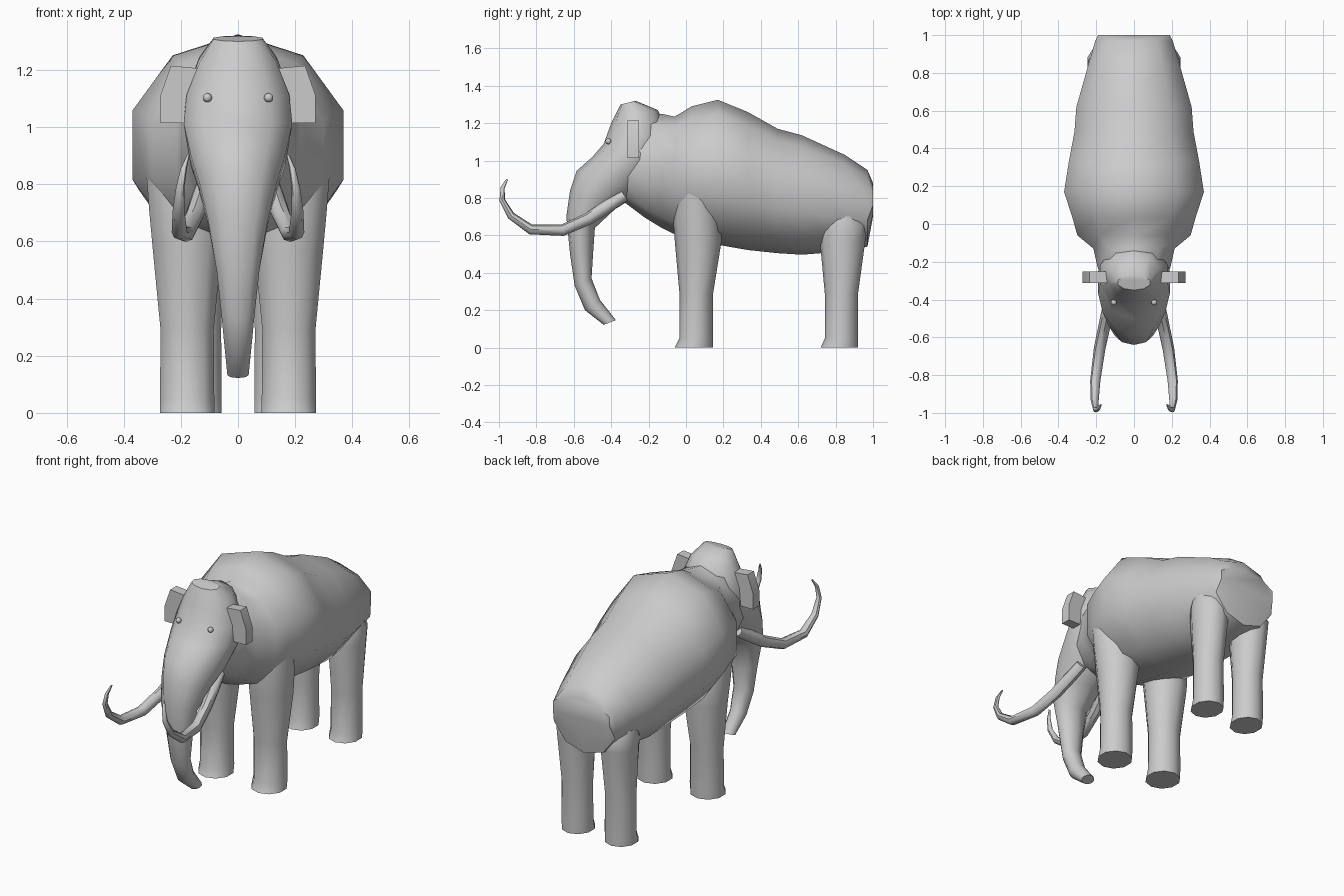
import bpy, bmesh
from math import sin, cos, pi
from mathutils import Vector

if "Cube" in bpy.data.objects:
    bpy.data.objects.remove(bpy.data.objects["Cube"])

SIDES = 10


def finish(name, bm, mirror=False, angle=45):
    bmesh.ops.recalc_face_normals(bm, faces=bm.faces)
    me = bpy.data.meshes.new(name)
    bm.to_mesh(me)
    bm.free()
    ob = bpy.data.objects.new(name, me)
    bpy.context.collection.objects.link(ob)
    bpy.ops.object.select_all(action='DESELECT')
    ob.select_set(True)
    bpy.context.view_layer.objects.active = ob
    bpy.ops.object.shade_smooth_by_angle(angle=angle * pi / 180)
    if mirror:
        ob.modifiers.new("Mirror", 'MIRROR').use_mirror_merge = False
    return ob


def loft(name, rings, mirror=False, sides=SIDES):
    """Each ring: two opposite (y, z) points, half width, x centre."""
    bm = bmesh.new()
    loops = []
    wide = max(sin(2 * pi * i / sides) for i in range(sides))
    for (ay, az), (by, bz), hw, xc in rings:
        loop = []
        for i in range(sides):
            t = 2 * pi * i / sides
            k = (1 - cos(t)) / 2
            loop.append(bm.verts.new((xc + hw / wide * sin(t),
                                      ay + (by - ay) * k, az + (bz - az) * k)))
        loops.append(loop)
    for p, q in zip(loops, loops[1:]):
        for i in range(sides):
            j = (i + 1) % sides
            bm.faces.new((p[i], p[j], q[j], q[i]))
    bm.faces.new(loops[0])
    bm.faces.new(loops[-1])
    return finish(name, bm, mirror)


# body with neck: y, top z, bottom z, half width
body = [(-.36, 1.18, .80, .15), (-.22, 1.25, .695, .195), (-.13, 1.25, .64, .215),
        (-.06, 1.235, .605, .30), (.03, 1.29, .58, .325), (.17, 1.325, .55, .37),
        (.33, 1.26, .522, .345), (.49, 1.17, .505, .315), (.62, 1.135, .497, .305),
        (.85, 1.03, .515, .24), (.97, .95, .54, .205), (1.0, .88, .70, .19)]
loft("body", [((y, t), (y, b), w, 0) for y, t, b, w in body])

# head running down into the trunk: front point, back point, half width
head = [((-.35, 1.30), (-.27, 1.32), .085), ((-.40, 1.20), (-.15, 1.27), .135),
        ((-.44, 1.09), (-.10, 1.15), .18), ((-.50, 1.02), (-.12, 1.00), .19),
        ((-.585, .945), (-.25, .82), .165), ((-.62, .84), (-.38, .74), .135),
        ((-.64, .70), (-.487, .64), .105), ((-.62, .50), (-.497, .50), .075),
        ((-.595, .33), (-.505, .37), .058), ((-.54, .20), (-.46, .255), .046),
        ((-.44, .122), (-.375, .147), .037)]
loft("head_and_trunk", [(a, b, w, 0) for a, b, w in head])


# legs: z, front y, back y, half width, x centre
def leg(name, rows):
    loft(name, [((f, z), (b, z), w, x) for z, f, b, w, x in rows], True)


leg("front_legs", [(0, -.06, .145, .095, .178), (.05, -.035, .145, .095, .178),
                   (.29, -.035, .145, .093, .178), (.57, -.06, .19, .12, .178),
                   (.70, -.07, .185, .132, .178), (.825, -.06, .15, .142, .178)])
leg("rear_legs", [(0, .72, .92, .088, .145), (.05, .742, .92, .088, .145),
                  (.29, .742, .92, .086, .145), (.58, .715, .96, .098, .145),
                  (.65, .72, .965, .10, .147), (.70, .75, .93, .09, .15)])

# tusks: curved tapered tubes: y, z, x, radius
tusk = [(-.33, .815, .11, .032), (-.42, .755, .13, .034), (-.52, .69, .152, .033),
        (-.66, .628, .182, .031), (-.83, .632, .205, .027), (-.935, .705, .208, .021),
        (-.983, .79, .202, .015), (-.98, .855, .19, .011), (-.956, .90, .175, .005)]
rings = []
for i, (y, z, x, r) in enumerate(tusk):
    p, q = tusk[max(i - 1, 0)], tusk[min(i + 1, len(tusk) - 1)]
    n = Vector((-(q[1] - p[1]), q[0] - p[0])).normalized() * r
    rings.append(((y + n.x, z + n.y), (y - n.x, z - n.y), r, x))
loft("tusks", rings, True, 8)

# ears: extruded outline
bm = bmesh.new()
outline = [(.13, 1.205), (.235, 1.215), (.272, 1.11), (.272, 1.015), (.185, 1.015), (.14, 1.08)]
face = bm.faces.new([bm.verts.new((x, -.312, z)) for x, z in outline])
ext = bmesh.ops.extrude_face_region(bm, geom=[face])
bmesh.ops.translate(bm, vec=(0, .06, 0),
                    verts=[v for v in ext["geom"] if isinstance(v, bmesh.types.BMVert)])
finish("ears", bm, True)

# eyes
bm = bmesh.new()
bmesh.ops.create_uvsphere(bm, u_segments=12, v_segments=8, radius=.016)
bmesh.ops.translate(bm, vec=(.107, -.415, 1.103), verts=bm.verts)
finish("eyes", bm, True)
